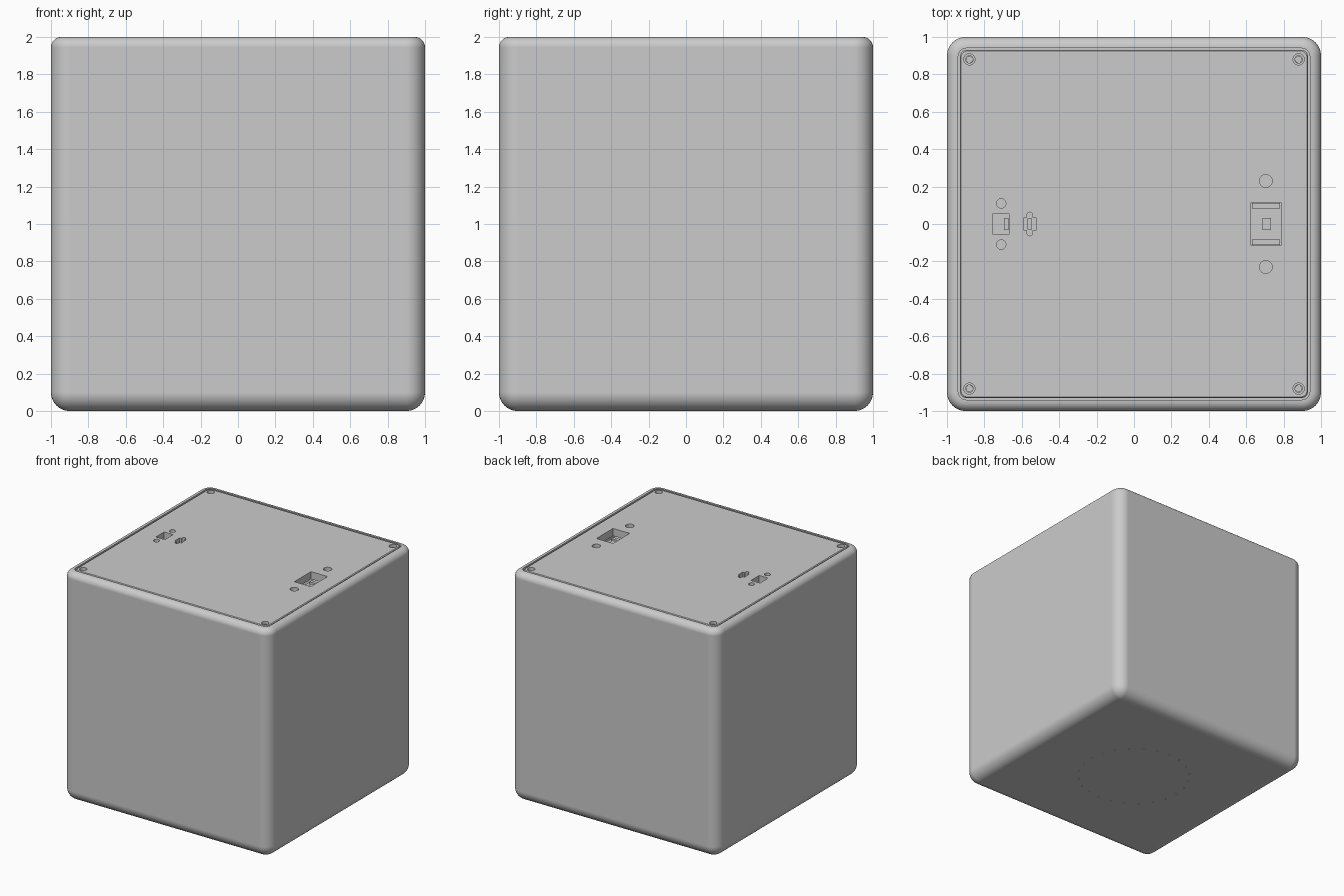
import bpy, bmesh
from math import sin, cos, pi

default = bpy.data.objects.get("Cube")
if default:
    bpy.data.objects.remove(default, do_unlink=True)


def finish(name, bm):
    bmesh.ops.recalc_face_normals(bm, faces=bm.faces)
    mesh = bpy.data.meshes.new(name)
    bm.to_mesh(mesh)
    bm.free()
    obj = bpy.data.objects.new(name, mesh)
    bpy.context.collection.objects.link(obj)
    return obj


def activate(obj):
    bpy.ops.object.select_all(action='DESELECT')
    obj.select_set(True)
    bpy.context.view_layer.objects.active = obj


def smooth(obj):
    activate(obj)
    bpy.ops.object.shade_smooth_by_angle(angle=pi / 6)
    mod = obj.modifiers.new("even_shading", 'WEIGHTED_NORMAL')
    mod.keep_sharp = True


def rounded_outline(hx, hy, radius, steps=8):
    points = []
    for k, (sx, sy) in enumerate([(1, 1), (-1, 1), (-1, -1), (1, -1)]):
        for i in range(steps + 1):
            a = (k + i / steps) * pi / 2
            points.append((sx * (hx - radius) + radius * cos(a),
                           sy * (hy - radius) + radius * sin(a)))
    return points


def loft(name, rings):
    """Skin rounded squares given as (half width, corner radius, z)."""
    bm = bmesh.new()
    loops = [[bm.verts.new((x, y, z)) for x, y in rounded_outline(h, h, r)]
             for h, r, z in rings]
    for low, high in zip(loops, loops[1:]):
        for i in range(len(low)):
            j = (i + 1) % len(low)
            bm.faces.new((low[i], low[j], high[j], high[i]))
    bm.faces.new(loops[0])
    bm.faces.new(loops[-1])
    return finish(name, bm)


def add_prism(bm, outline, x, y, z0, z1):
    face = bm.faces.new([bm.verts.new((x + px, y + py, z0)) for px, py in outline])
    out = bmesh.ops.extrude_face_region(bm, geom=[face])
    verts = [v for v in out["geom"] if isinstance(v, bmesh.types.BMVert)]
    bmesh.ops.translate(bm, verts=verts, vec=(0, 0, z1 - z0))


def circle(r, n=32):
    return [(r * cos(2 * pi * i / n), r * sin(2 * pi * i / n)) for i in range(n)]


def rect(hx, hy):
    return [(hx, hy), (-hx, hy), (-hx, -hy), (hx, -hy)]


def prisms(name, items):
    bm = bmesh.new()
    for item in items:
        add_prism(bm, *item)
    return finish(name, bm)


def cut(obj, items):
    cutter = prisms("cutter", items)
    cutter.hide_render = True
    mod = obj.modifiers.new("cut", 'BOOLEAN')
    mod.operation = 'DIFFERENCE'
    mod.solver = 'EXACT'
    mod.object = cutter
    activate(obj)
    bpy.ops.object.modifier_apply(modifier=mod.name)
    bpy.data.objects.remove(cutter, do_unlink=True)


# Hollow shell: round bottom, straight walls, tighter top rim, ledge for the lid
R, RIM, STEPS = 0.1, 0.055, 8
rings = []
for i in range(STEPS + 1):
    a = i / STEPS * pi / 2
    inset = R * (1 - sin(a))
    rings.append((1 - inset, max(R - inset, 0.002), R * (1 - cos(a))))
for i in range(STEPS + 1):
    a = i / STEPS * pi / 2
    inset = RIM * (1 - cos(a))
    rings.append((1 - inset, R - inset, 2 - RIM * (1 - sin(a))))
rings += [(0.94, 0.045, 2), (0.94, 0.045, 1.93), (0.9, 0.03, 1.93), (0.9, 0.03, 0.08)]
shell = loft("shell", rings)

# Ring of pinholes under the base
cut(shell, [(circle(0.006, 8), x, y, -0.02, 0.02) for x, y in circle(0.46, 24)])
smooth(shell)

# Lid with slim gap all round
lid = loft("lid", [(0.93, 0.035, 1.935), (0.93, 0.035, 1.994), (0.924, 0.03, 2)])
corners = [(sx * 0.88, sy * 0.88) for sx in (1, -1) for sy in (1, -1)]
LOW, HIGH = 1.9, 2.05
holes = [(circle(0.02), x, y, LOW, HIGH) for x, y in corners]
for s in (1, -1):
    holes.append((circle(0.034), 0.705, s * 0.23, LOW, HIGH))
    holes.append((circle(0.025), -0.71, s * 0.11, LOW, HIGH))
holes.append((rect(0.08, 0.115), 0.705, 0, LOW, HIGH))
holes.append((rect(0.043, 0.057), -0.71, 0, LOW, HIGH))
holes.append((rect(0.032, 0.035), -0.557, 0, LOW, HIGH))
cut(lid, holes)
# Screw head recesses and rounded ends of the small slot
cut(lid, [(circle(0.03), x, y, 1.975, HIGH) for x, y in corners]
    + [(rounded_outline(0.015, 0.063, 0.014), -0.557, 0, LOW, HIGH)])
smooth(lid)

# Screws and the posts that hold them
posts = prisms("screw_posts", [(circle(0.045), x * 0.98, y * 0.98, 0.08, 1.93)
                               for x, y in corners])
smooth(posts)
screws = prisms("screws", [(circle(0.019), x, y, 1.9, 1.955) for x, y in corners])
smooth(screws)

# Power switch below the large opening
prisms("switch_plate", [(rect(0.1, 0.28), 0.705, 0, 1.87, 1.9)])
prisms("switch_frame", [(rect(0.075, 0.014), 0.705, s * 0.098, 1.9, 1.925)
                        for s in (1, -1)])
prisms("switch_slider", [(rect(0.022, 0.033), 0.71, 0, 1.9, 1.94)])

# Small button and socket below the other openings
prisms("button_plate", [(rect(0.15, 0.15), -0.65, 0, 1.87, 1.9)])
prisms("button", [(rect(0.012, 0.033), -0.683, 0, 1.9, 1.94)])
prisms("socket_tongue", [(rect(0.012, 0.03), -0.557, 0, 1.9, 1.94)])
